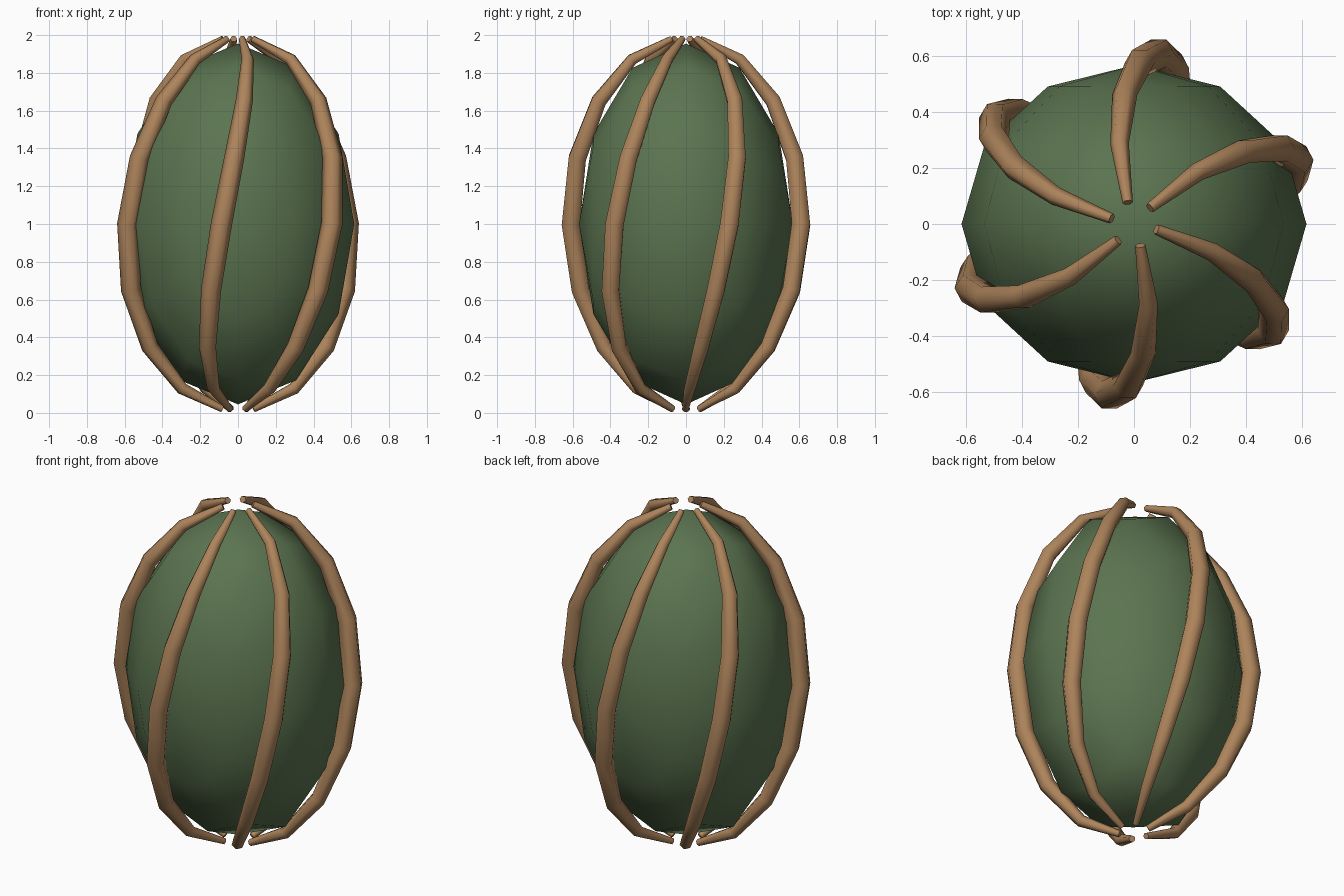
import bpy
from math import cos, sin, pi, radians
from mathutils import Matrix

cube = bpy.data.objects.get("Cube")
if cube:
    bpy.data.objects.remove(cube, do_unlink=True)


def material(name, color):
    m = bpy.data.materials.new(name)
    m.use_nodes = True
    m.diffuse_color = color
    bsdf = next(n for n in m.node_tree.nodes if n.type == 'BSDF_PRINCIPLED')
    bsdf.inputs["Base Color"].default_value = color
    return m


green = material("leaf_green", (0.105, 0.175, 0.08, 1))
brown = material("vine_brown", (0.42, 0.23, 0.105, 1))


def activate(ob):
    bpy.ops.object.select_all(action='DESELECT')
    ob.select_set(True)
    bpy.context.view_layer.objects.active = ob


# Pod body: stretched ball with its poles facing front and back
bpy.ops.mesh.primitive_uv_sphere_add(segments=12, ring_count=6, radius=1)
pod = bpy.context.object
pod.name = "pod_body"
pod.data.transform(Matrix.Rotation(pi / 2, 4, 'X'))
pod.data.transform(Matrix.Diagonal((0.615, 0.566, 0.955, 1)))
pod.location.z = 1
pod.data.materials.append(green)
bpy.ops.object.shade_smooth()


# Vines: tapered tubes that twist around the pod from bottom to top
def vine(index, knots=9):
    curve = bpy.data.curves.new(f"vine_{index}", 'CURVE')
    curve.dimensions = '3D'
    curve.bevel_depth = 1
    curve.bevel_resolution = 1
    curve.use_fill_caps = True
    spline = curve.splines.new('POLY')
    spline.points.add(knots - 1)
    for i, p in enumerate(spline.points):
        t = i / (knots - 1)
        polar = 0.13 + t * (pi - 0.26)
        turn = radians(106 + 60 * index - 48 * t)
        p.co = (0.63 * sin(polar) * cos(turn),
                0.615 * sin(polar) * sin(turn),
                1 + 0.988 * cos(polar), 1)
        p.radius = 0.013 + 0.043 * sin(polar)
    ob = bpy.data.objects.new(f"vine_{index}", curve)
    bpy.context.collection.objects.link(ob)
    activate(ob)
    bpy.ops.object.convert(target='MESH')
    ob = bpy.context.object
    ob.data.materials.clear()
    ob.data.materials.append(brown)
    bpy.ops.object.shade_smooth_by_angle(angle=radians(65))


for k in range(6):
    vine(k)
